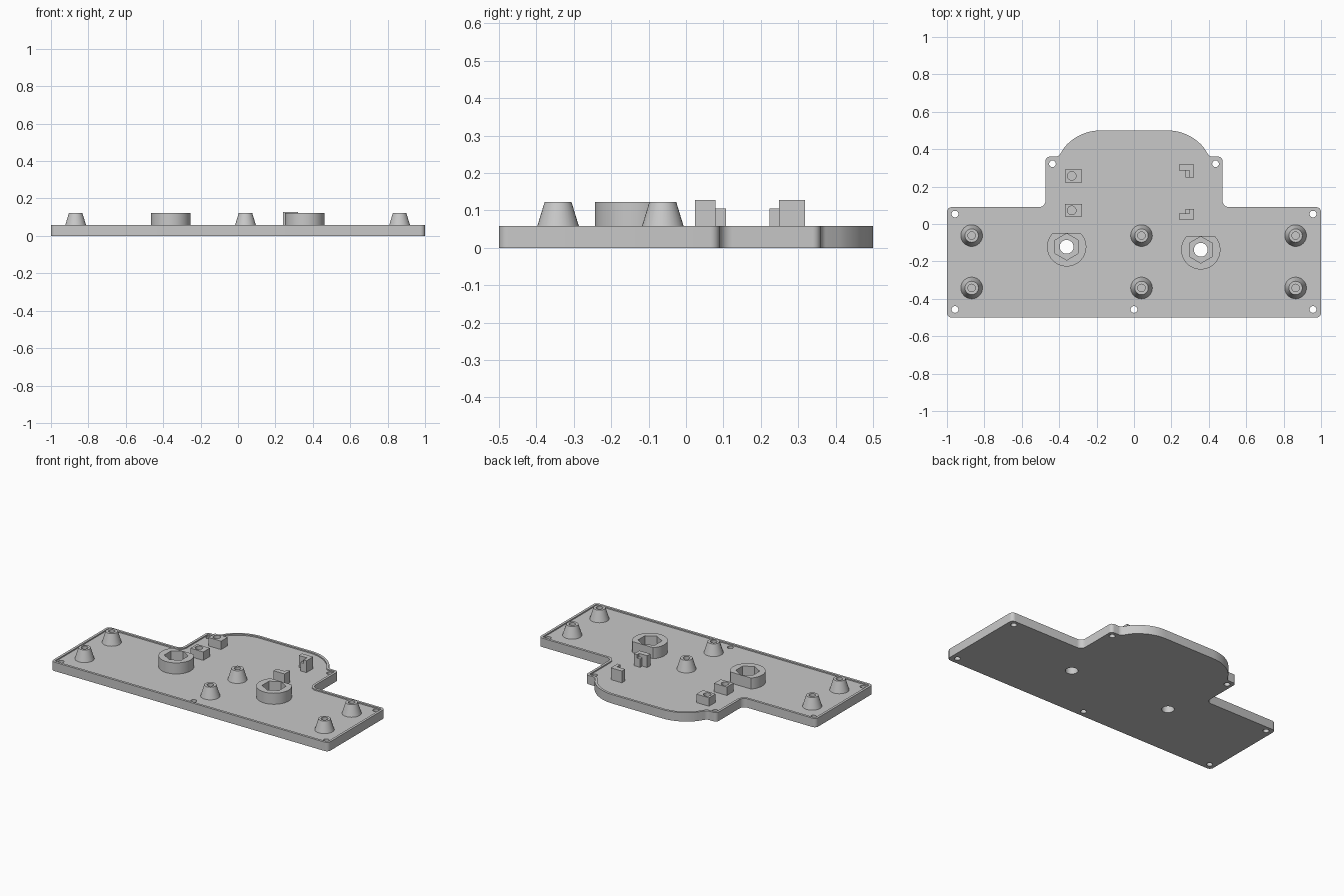
import bpy, bmesh
from math import sin, cos, pi, radians
from mathutils import Vector

cube = bpy.data.objects.get("Cube")
if cube:
    bpy.data.objects.remove(cube)

grey = bpy.data.materials.new("plain grey")
grey.use_nodes = True
COLOUR = (0.58, 0.58, 0.58, 1)
grey.diffuse_color = COLOUR
grey.node_tree.nodes["Principled BSDF"].inputs["Base Color"].default_value = COLOUR

TOP, FLOOR, RIM = 0.058, 0.05, 0.016


def finish(bm, name):
    bmesh.ops.recalc_face_normals(bm, faces=bm.faces)
    mesh = bpy.data.meshes.new(name)
    bm.to_mesh(mesh)
    bm.free()
    mesh.materials.append(grey)
    ob = bpy.data.objects.new(name, mesh)
    bpy.context.collection.objects.link(ob)
    return ob


def add_prism(bm, points, z0, z1):
    face = bm.faces.new([bm.verts.new((p[0], p[1], z0)) for p in points])
    # Keep the first face as the bottom cap
    new = bmesh.ops.extrude_face_region(bm, geom=[face], use_keep_orig=True)["geom"]
    verts = [v for v in new if isinstance(v, bmesh.types.BMVert)]
    bmesh.ops.translate(bm, verts=verts, vec=(0, 0, z1 - z0))


def prisms(name, outlines, z0, z1):
    bm = bmesh.new()
    for points in outlines:
        add_prism(bm, points, z0, z1)
    return finish(bm, name)


def circle(x, y, r, n=32, start=0.0):
    return [(x + r * cos(start + 2 * pi * i / n), y + r * sin(start + 2 * pi * i / n))
            for i in range(n)]


def rect(x0, x1, y0, y1):
    return [(x0, y0), (x1, y0), (x1, y1), (x0, y1)]


def select_only(ob):
    bpy.ops.object.select_all(action="DESELECT")
    ob.select_set(True)
    bpy.context.view_layer.objects.active = ob


def cut(ob, cutter):
    mod = ob.modifiers.new("cut", "BOOLEAN")
    mod.operation = "DIFFERENCE"
    mod.solver = "EXACT"
    mod.object = cutter
    select_only(ob)
    bpy.ops.object.modifier_apply(modifier=mod.name)
    bpy.data.objects.remove(cutter)


def smooth(ob):
    select_only(ob)
    bpy.ops.object.shade_smooth_by_angle(angle=radians(30))


def rounded(corners, steps=6):
    """Replace each corner (x, y, radius) by a fillet."""
    out = []
    for i, (x, y, r) in enumerate(corners):
        p = Vector((x, y))
        if r == 0:
            out.append(p)
            continue
        a = (Vector(corners[i - 1][:2]) - p).normalized()
        b = (Vector(corners[(i + 1) % len(corners)][:2]) - p).normalized()
        half_angle = a.angle(b) / 2
        centre = p + (a + b).normalized() * (r / sin(half_angle))
        reach = r * cos(half_angle) / sin(half_angle)
        start, end = p + a * reach - centre, p + b * reach - centre
        for k in range(steps + 1):
            out.append(centre + start.slerp(end, k / steps).normalized() * r)
    return out


def inset(points, d):
    """Offset a counter-clockwise outline inward."""
    out = []
    for i, p in enumerate(points):
        a = (p - points[i - 1]).normalized()
        b = (points[(i + 1) % len(points)] - p).normalized()
        na, nb = Vector((-a.y, a.x)), Vector((-b.y, b.x))
        out.append(p + (na + nb) * (d / (1 + na.dot(nb))))
    return out


# Base plate outline: rectangle, neck with ears, domed back
half = [(1, -0.5, 0.025), (1, 0.09, 0.025), (0.473, 0.09, 0.035),
        (0.473, 0.36, 0.022), (0.404, 0.36, 0.03)]
half += [(0.18 + 0.25 * cos(radians(t)), 0.25 + 0.25 * sin(radians(t)), 0)
         for t in range(40, 91, 5)]
outline = rounded(half + [(-x, y, r) for x, y, r in reversed(half)])
plate = prisms("base_plate", [outline], 0, TOP)
cut(plate, prisms("recess_cutter", [inset(outline, RIM)], FLOOR, 0.1))

# Screw holes and shaft holes through the plate
bosses = [(-0.36, -0.122), (0.357, -0.138)]
screws = [(0, -0.457)]
for s in (-1, 1):
    screws += [(0.957 * s, -0.457), (0.957 * s, 0.053), (0.436 * s, 0.322)]
holes = [circle(x, y, 0.018, 24) for x, y in screws]
holes += [circle(x, y, 0.037) for x, y in bosses]
cut(plate, prisms("hole_cutter", holes, -0.1, 0.2))
smooth(plate)

# Round bosses with one flat side and a hexagonal nut pocket
for side, (x, y) in zip(("right", "left"), bosses):
    ring = [(px, min(py, y + 0.073)) for px, py in circle(x, y, 0.105, 64)]
    clean = [p for i, p in enumerate(ring)
             if not (p[1] == y + 0.073 and ring[i - 1][1] == p[1]
                     and ring[(i + 1) % len(ring)][1] == p[1])]
    boss = prisms(side + "_nut_boss", [clean], FLOOR - 0.005, 0.122)
    cut(boss, prisms("hex_cutter", [circle(x, y, 0.071, 6, pi / 2)], 0, 0.2))
    smooth(boss)

# Tapered standoffs with blind screw holes
for x in (-0.868, 0.04, 0.864):
    for row, y in (("front", -0.342), ("back", -0.062)):
        bm = bmesh.new()
        profile = [(0.058, FLOOR), (0.036, 0.122), (0.02, 0.122), (0.02, 0.06)]
        rings = [[bm.verts.new((px, py, z)) for px, py in circle(x, y, r)]
                 for r, z in profile]
        for low, high in zip(rings, rings[1:]):
            for i in range(len(low)):
                bm.faces.new((low[i - 1], low[i], high[i], high[i - 1]))
        bm.faces.new(rings[0])
        bm.faces.new(rings[-1])
        smooth(finish(bm, row + "_standoff"))

# Small blocks with a round socket
for y in (0.073, 0.257):
    block = prisms("socket_block", [rect(-0.37, -0.278, y - 0.034, y + 0.034)],
                   FLOOR - 0.005, 0.105)
    cut(block, prisms("socket_cutter", [circle(-0.333, y, 0.023, 24)], 0.065, 0.2))
    smooth(block)

# Angled brackets: tall bar, tall leg and a lower step in the corner
for name, y, d in (("back_bracket", 0.318, -1), ("front_bracket", 0.024, 1)):
    leg = 0.07 if d < 0 else 0.055
    bar = sorted((y, y + 0.033 * d))
    end = sorted((y, y + leg * d))
    step = sorted((y + 0.033 * d, y + leg * d))
    z0 = FLOOR - 0.005
    bm = bmesh.new()
    add_prism(bm, rect(0.24, 0.298, *bar), z0, 0.127)
    add_prism(bm, rect(0.298, 0.32, *end), z0, 0.127)
    add_prism(bm, rect(0.276, 0.298, *step), z0, 0.105)
    finish(bm, name)
